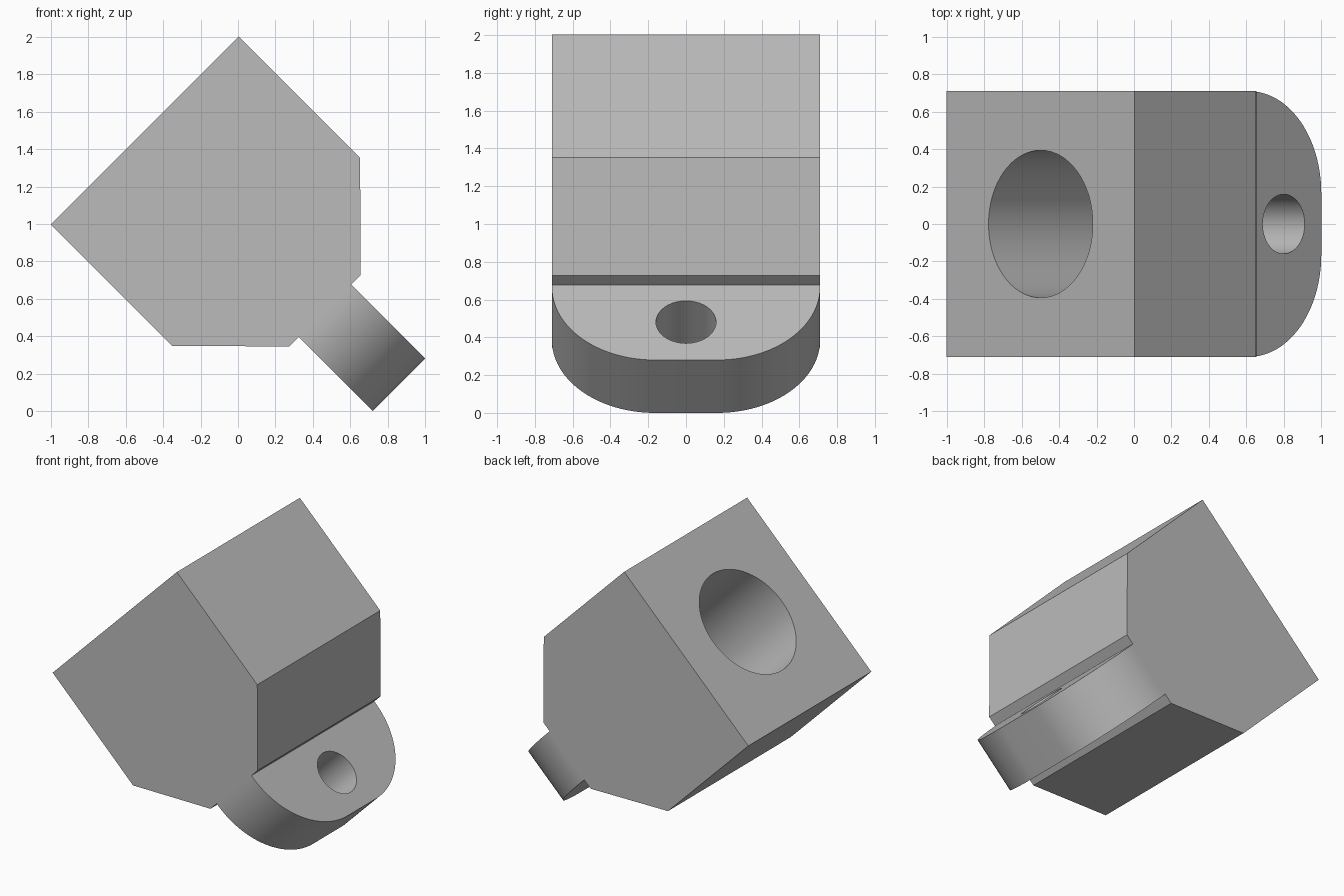
import bpy, bmesh, math
from mathutils import Matrix

if "Cube" in bpy.data.objects:
    bpy.data.objects.remove(bpy.data.objects["Cube"])

TILT = Matrix.Rotation(math.radians(45), 4, 'Y')  # whole part leans 45 degrees
MID = 0.708      # centre line height in the untilted frame
HALF = 0.71      # half width of the square block

grey = bpy.data.materials.new("plain_grey")
grey.diffuse_color = (0.5, 0.5, 0.5, 1)
grey.use_nodes = True
grey.node_tree.nodes["Principled BSDF"].inputs["Base Color"].default_value = grey.diffuse_color


def prism(name, points, offset):
    """Extrude a closed 3D outline along offset and tilt it."""
    bm = bmesh.new()
    face = bm.faces.new([bm.verts.new(p) for p in points])
    ext = bmesh.ops.extrude_face_region(bm, geom=[face])
    moved = [g for g in ext["geom"] if isinstance(g, bmesh.types.BMVert)]
    bmesh.ops.translate(bm, verts=moved, vec=offset)
    bmesh.ops.recalc_face_normals(bm, faces=bm.faces)
    mesh = bpy.data.meshes.new(name)
    bm.to_mesh(mesh)
    bm.free()
    mesh.transform(TILT)
    mesh.materials.append(grey)
    obj = bpy.data.objects.new(name, mesh)
    bpy.context.collection.objects.link(obj)
    return obj


def bore(target, name, ring, offset):
    """Cut a round hole and smooth its wall."""
    cutter = prism(name, ring, offset)
    mod = target.modifiers.new(name, 'BOOLEAN')
    mod.operation, mod.solver, mod.object = 'DIFFERENCE', 'EXACT', cutter
    bpy.ops.object.select_all(action='DESELECT')
    bpy.context.view_layer.objects.active = target
    target.select_set(True)
    bpy.ops.object.modifier_apply(modifier=name)
    bpy.data.objects.remove(cutter)
    bpy.ops.object.shade_smooth_by_angle(angle=math.radians(30))


def circle(r, n=64):
    return [(r * math.cos(2 * math.pi * i / n), r * math.sin(2 * math.pi * i / n)) for i in range(n)]


# Block with chamfered end, tapering to a narrow neck
half_profile = [(-1.414, HALF), (-0.495, HALF), (-0.05, 0.27)]
outline = half_profile + [(u, -v) for u, v in reversed(half_profile)]
block = prism("socket_block", [(u, -HALF, MID + v) for u, v in outline], (0, 2 * HALF, 0))

# Blind round socket in the block
bore(block, "socket_cutter", [(-1.6, a, MID + b) for a, b in circle(0.394)], (1.136, 0, 0))

# Lug with two large rounded corners
R, START, END, THICK = 0.545, -0.05, 0.51, 0.396
arc = [(END - R + R * math.sin(t), HALF - R + R * math.cos(t))
       for t in (math.pi / 2 * i / 24 for i in range(25))]
side = [(START, HALF)] + arc
lug_outline = side + [(u, -y) for u, y in reversed(side)]
lug = prism("mounting_lug", [(u, y, MID - THICK / 2) for u, y in lug_outline], (0, 0, THICK))

# Pin hole through the lug
bore(lug, "pin_cutter", [(0.226 + a, b, MID - 0.4) for a, b in circle(0.159, 48)], (0, 0, 0.8))
